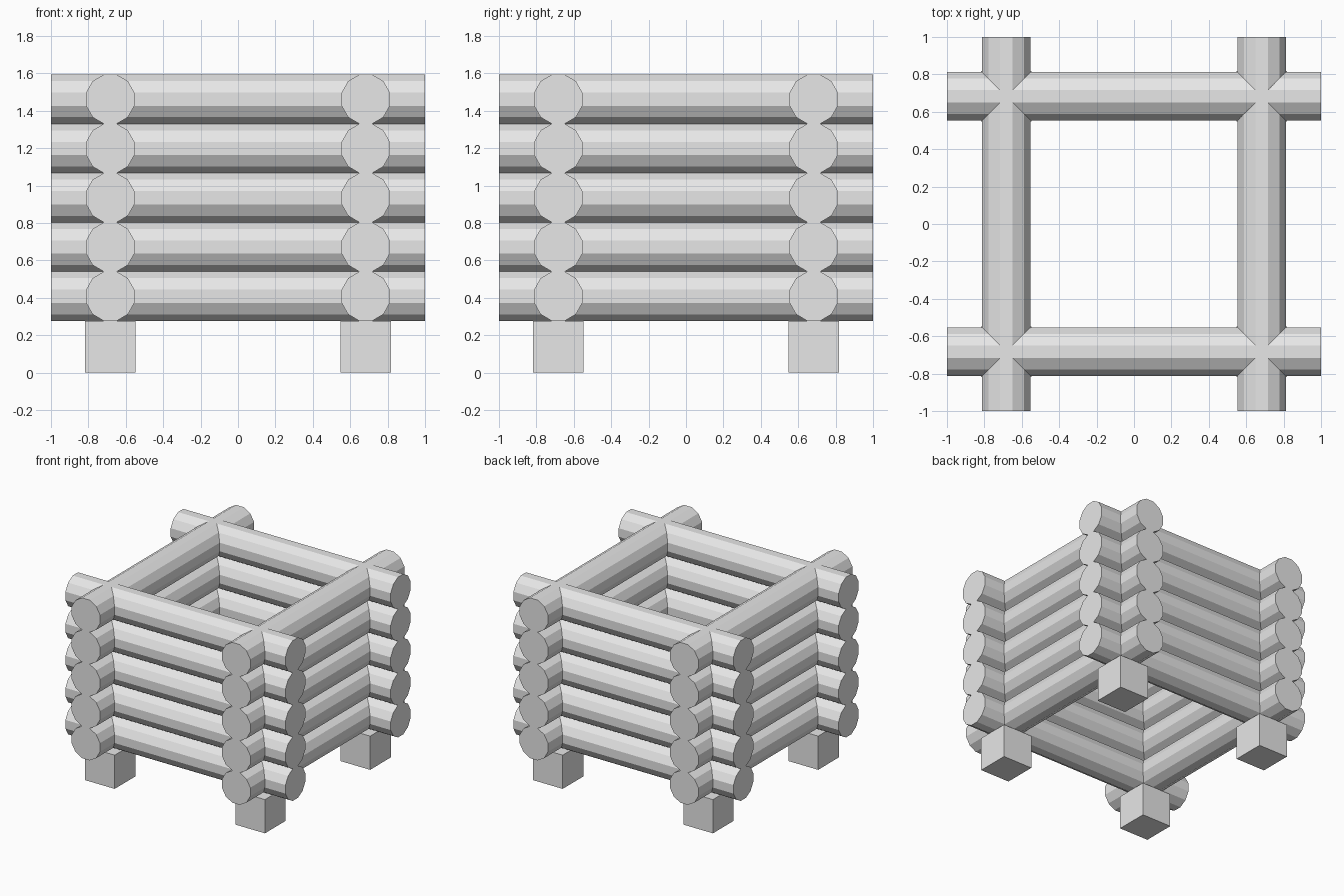
import bpy
import math

if "Cube" in bpy.data.objects:
    bpy.data.objects.remove(bpy.data.objects["Cube"])

LOG_OFFSET = 0.683    # distance of each wall from the centre
HALF_WIDTH = 0.129    # half width of a log across its flats
HALF_HEIGHT = 0.1317  # half height of a log across its flats
BASE_Z = 0.277        # underside of the lowest log
ROWS = 5
FOOT = 0.268

grey = bpy.data.materials.new("plain_grey")
grey.diffuse_color = (0.8, 0.8, 0.8, 1.0)
grey.use_nodes = True
grey.node_tree.nodes["Principled BSDF"].inputs["Base Color"].default_value = grey.diffuse_color


def add_log(name, x, y, z, along_x):
    """Twelve-sided log with a flat on top, two units long."""
    bpy.ops.mesh.primitive_cylinder_add(vertices=12, radius=1, depth=2)
    log = bpy.context.object
    log.name = name
    # Measure across the flats, then lay the log down
    k = 1 / math.cos(math.pi / 12)
    turn = math.pi / 12
    for v in log.data.vertices:
        px, py, pz = v.co
        a = (px * math.cos(turn) - py * math.sin(turn)) * HALF_WIDTH * k
        b = (px * math.sin(turn) + py * math.cos(turn)) * HALF_HEIGHT * k
        v.co = (pz, -a, b) if along_x else (a, pz, b)
    log.data.update()
    # Keep normals facing outwards after the axis swap
    bpy.ops.object.mode_set(mode='EDIT')
    bpy.ops.mesh.select_all(action='SELECT')
    bpy.ops.mesh.normals_make_consistent(inside=False)
    bpy.ops.object.mode_set(mode='OBJECT')
    log.location = (x, y, z)
    log.data.materials.append(grey)


# Stacked log walls
for row in range(ROWS):
    z = BASE_Z + HALF_HEIGHT * (2 * row + 1)
    for side, x_name, y_name in ((-1, "front", "left"), (1, "back", "right")):
        add_log(f"{x_name}_log_{row + 1}", 0, side * LOG_OFFSET, z, True)
        add_log(f"{y_name}_log_{row + 1}", side * LOG_OFFSET, 0, z, False)

# Square corner feet
for sx, x_name in ((-1, "left"), (1, "right")):
    for sy, y_name in ((-1, "front"), (1, "back")):
        bpy.ops.mesh.primitive_cube_add(
            size=1, location=(sx * LOG_OFFSET, sy * LOG_OFFSET, BASE_Z / 2))
        foot = bpy.context.object
        foot.name = f"{y_name}_{x_name}_foot"
        foot.scale = (FOOT, FOOT, BASE_Z)
        foot.data.materials.append(grey)
